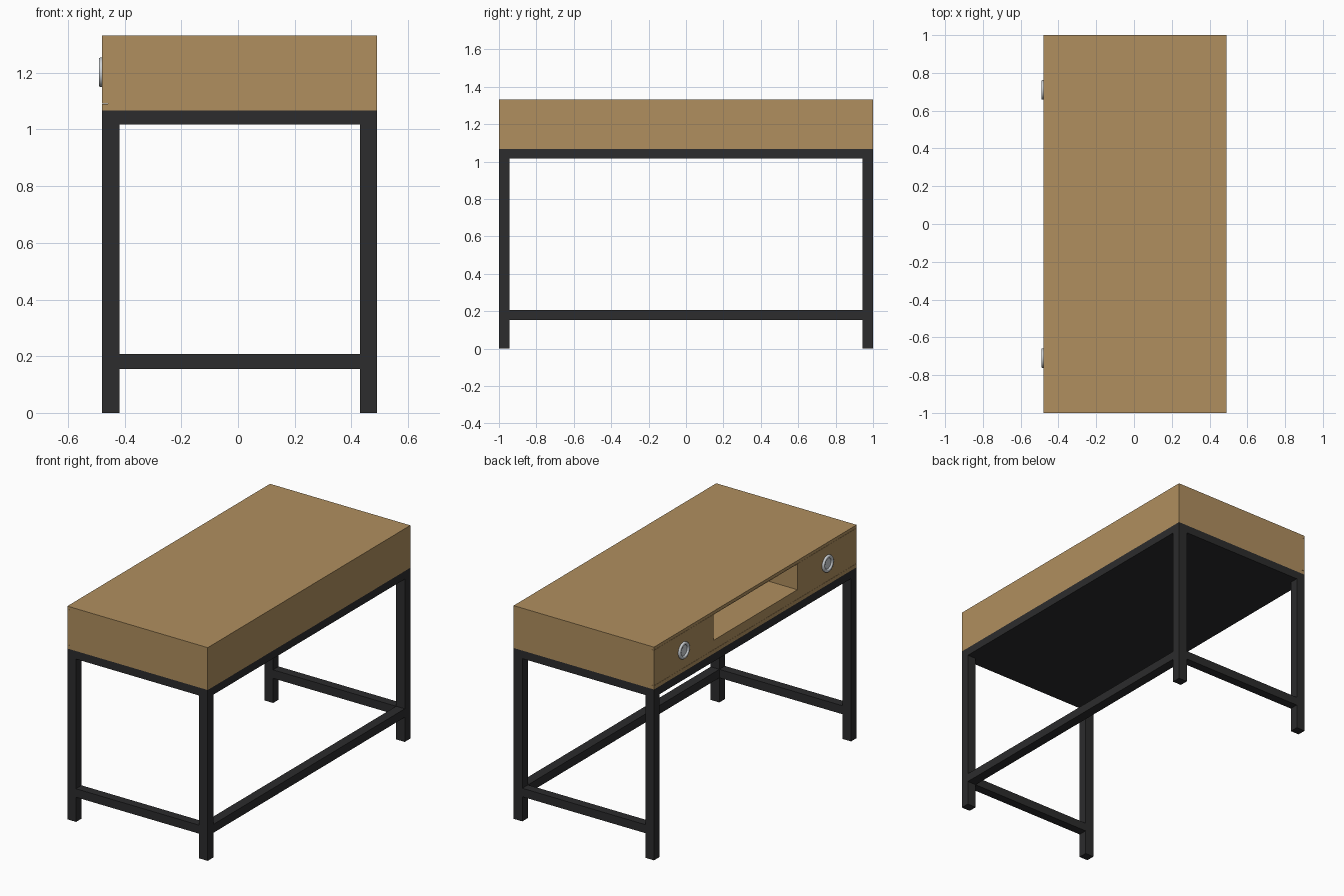
import bpy, bmesh, math
from mathutils import Matrix, Vector

if "Cube" in bpy.data.objects:
    bpy.data.objects.remove(bpy.data.objects["Cube"])


def material(name, rgb):
    m = bpy.data.materials.new(name)
    m.diffuse_color = (*rgb, 1)
    m.use_nodes = True
    m.node_tree.nodes["Principled BSDF"].inputs["Base Color"].default_value = m.diffuse_color
    return m


WOOD = material("oak_wood", (0.434, 0.275, 0.114))
BLACK = material("black_metal", (0.025, 0.025, 0.026))
SILVER = material("silver_metal", (0.60, 0.63, 0.66))

# Overall dimensions
X0, X1 = -0.479, 0.491
TOP, BASE, RAIL = 1.332, 1.067, 1.017
LX, LY = 0.06, 0.055


def finish(name, bm, mat):
    mesh = bpy.data.meshes.new(name)
    bm.to_mesh(mesh)
    bm.free()
    ob = bpy.data.objects.new(name, mesh)
    bpy.context.collection.objects.link(ob)
    if mat:
        mesh.materials.append(mat)
    return ob


def box(name, lo, hi, mat=None):
    bm = bmesh.new()
    lo, hi = Vector(lo), Vector(hi)
    bmesh.ops.create_cube(bm, size=1, matrix=Matrix.Translation((lo + hi) / 2)
                          @ Matrix.Diagonal((*(hi - lo), 1)))
    return finish(name, bm, mat)


def cut(ob, cutter):
    mod = ob.modifiers.new("cut", 'BOOLEAN')
    mod.operation, mod.solver, mod.object = 'DIFFERENCE', 'EXACT', cutter
    bpy.context.view_layer.objects.active = ob
    bpy.ops.object.modifier_apply(modifier=mod.name)


# Wooden body with a slot for the front panel and an open middle shelf
body = box("desk_body", (X0, -1, BASE), (X1, 1, TOP), WOOD)
panel = box("drawer_front", (X0, -1, 1.091), (X0 + 0.02, 1, 1.312), WOOD)
slot = box("slot_cutter", (X0 - 0.1, -1.1, 1.09), (X0 + 0.02, 1.1, 1.313))
shelf = box("shelf_cutter", (X0 - 0.1, -0.415, 1.15), (X1 - 0.02, 0.415, 1.31))
cut(body, slot)
cut(body, shelf)
cut(panel, shelf)
for c in (slot, shelf):
    bpy.data.objects.remove(c)

# Metal tray under the body
box("top_frame", (X0, -1, RAIL), (X1, 1, BASE), BLACK)

# Legs and end stretchers
for s, end in ((-1, "left"), (1, "right")):
    y0, y1 = sorted((s, s * (1 - LY)))
    box(end + "_front_leg", (X0, y0, 0), (X0 + LX, y1, RAIL), BLACK)
    box(end + "_back_leg", (X1 - LX, y0, 0), (X1, y1, RAIL), BLACK)
    box(end + "_stretcher", (X0 + LX, y0, 0.154), (X1 - LX, y1, 0.207), BLACK)

# Long stretcher along the back
box("back_stretcher", (X1 - LX, -1 + LY, 0.154), (X1, 1 - LY, 0.207), BLACK)

# Round dished drawer pulls: (radius, height) profile spun about x
PROFILE = [(0.052, -0.002), (0.052, 0.007), (0.050, 0.0105), (0.046, 0.012),
           (0.040, 0.012), (0.036, 0.0105), (0.034, 0.007), (0.033, 0.003), (0, 0.003)]
for y, end in ((-0.71, "left"), (0.71, "right")):
    bm = bmesh.new()
    vs = [bm.verts.new((X0 - h, y, 1.202 + r)) for r, h in PROFILE]
    es = [bm.edges.new(p) for p in zip(vs, vs[1:])]
    bmesh.ops.spin(bm, geom=vs + es, cent=(X0, y, 1.202), axis=(1, 0, 0),
                   angle=math.tau, steps=40)
    bmesh.ops.remove_doubles(bm, verts=bm.verts, dist=1e-5)
    bmesh.ops.recalc_face_normals(bm, faces=bm.faces)
    # Open dish: make sure the outward side faces -x
    if sum(f.normal.x * f.calc_area() for f in bm.faces) > 0:
        bmesh.ops.reverse_faces(bm, faces=bm.faces)
    knob = finish(end + "_drawer_pull", bm, SILVER)
    bpy.ops.object.select_all(action='DESELECT')
    knob.select_set(True)
    bpy.context.view_layer.objects.active = knob
    bpy.ops.object.shade_smooth_by_angle(angle=math.radians(40))
